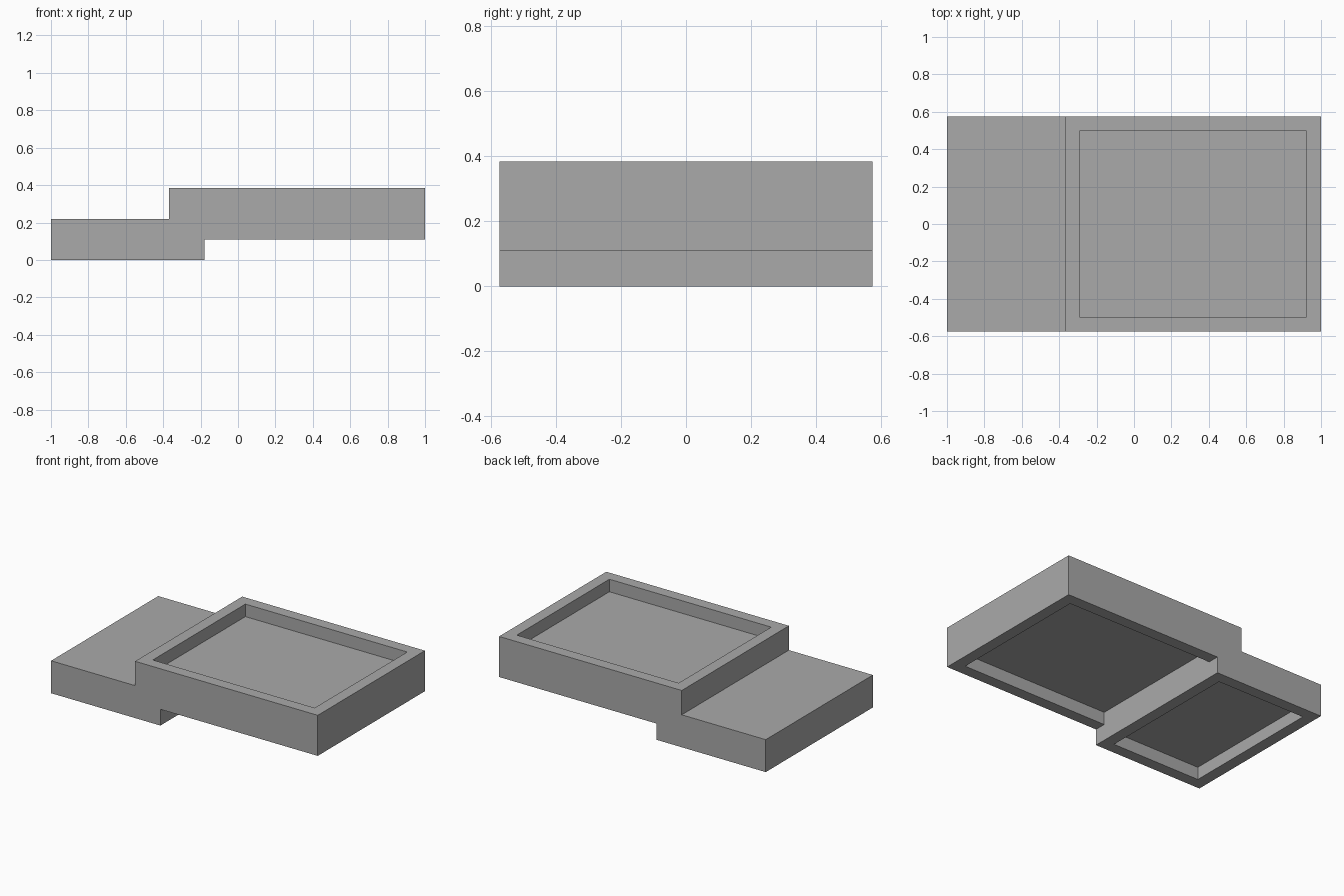
import bpy
import bmesh

default = bpy.data.objects.get("Cube")
if default:
    bpy.data.objects.remove(default, do_unlink=True)

HALF_DEPTH = 0.574
RIM = 0.078
POCKET = 0.085
LOW_END, HIGH_START = -0.18, -0.37
LOW_TOP, HIGH_BASE, HIGH_TOP = 0.22, 0.11, 0.385

grey = bpy.data.materials.new("plain grey")
grey.use_nodes = True
colour = (0.4, 0.4, 0.4, 1)
grey.diffuse_color = colour
grey.node_tree.nodes["Principled BSDF"].inputs["Base Color"].default_value = colour


def extrude_profile(name, points, half_depth):
    """Solid with an x-z outline, extruded along y."""
    bm = bmesh.new()
    face = bm.faces.new([bm.verts.new((x, -half_depth, z)) for x, z in points])
    moved = bmesh.ops.extrude_face_region(bm, geom=[face])["geom"]
    for v in moved:
        if isinstance(v, bmesh.types.BMVert):
            v.co.y = half_depth
    bmesh.ops.recalc_face_normals(bm, faces=bm.faces)
    mesh = bpy.data.meshes.new(name)
    bm.to_mesh(mesh)
    bm.free()
    mesh.materials.append(grey)
    obj = bpy.data.objects.new(name, mesh)
    bpy.context.collection.objects.link(obj)
    return obj


def cut_pocket(target, name, x0, x1, z0, z1):
    """Rectangular recess inset from the long sides by the rim."""
    cutter = extrude_profile(name, [(x0, z0), (x1, z0), (x1, z1), (x0, z1)],
                             HALF_DEPTH - RIM)
    cutter.hide_render = True
    cutter.display_type = 'WIRE'
    mod = target.modifiers.new(name, 'BOOLEAN')
    mod.operation = 'DIFFERENCE'
    mod.solver = 'EXACT'
    mod.object = cutter
    bpy.context.view_layer.objects.active = target
    bpy.ops.object.modifier_apply(modifier=name)
    bpy.data.objects.remove(cutter, do_unlink=True)


# Stepped body: low block and raised block overlapping in the middle
body = extrude_profile("stepped_body", [
    (-1, 0), (LOW_END, 0), (LOW_END, HIGH_BASE), (1, HIGH_BASE),
    (1, HIGH_TOP), (HIGH_START, HIGH_TOP), (HIGH_START, LOW_TOP), (-1, LOW_TOP),
], HALF_DEPTH)

# Tray on top of the raised block
cut_pocket(body, "top_tray", HIGH_START + RIM, 1 - RIM, HIGH_TOP - POCKET, HIGH_TOP + 0.1)
# Hollow under the raised block, running up to the low block's wall
cut_pocket(body, "raised_hollow", LOW_END, 1 - RIM, HIGH_BASE - 0.05, HIGH_BASE + POCKET)
# Hollow under the low block
cut_pocket(body, "low_hollow", -1 + RIM, LOW_END - RIM, -0.1, POCKET)
